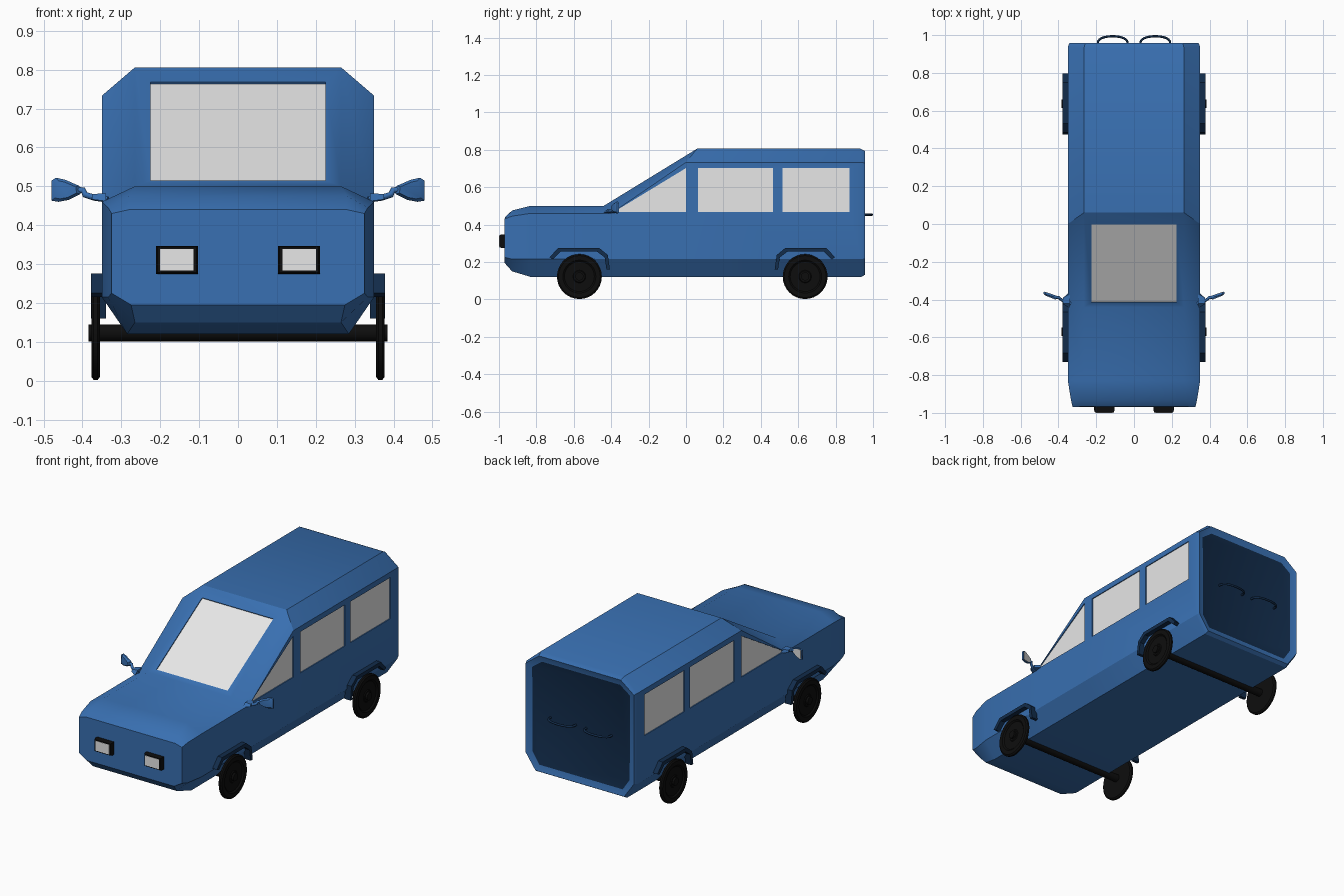
import bpy, bmesh, math
from mathutils import Vector, Matrix

if "Cube" in bpy.data.objects:
    bpy.data.objects.remove(bpy.data.objects["Cube"])


def material(name, rgb):
    m = bpy.data.materials.new(name)
    m.use_nodes = True
    m.diffuse_color = (*rgb, 1)
    bsdf = m.node_tree.nodes["Principled BSDF"]
    bsdf.inputs["Base Color"].default_value = (*rgb, 1)
    bsdf.inputs["Roughness"].default_value = 0.6
    return m


BLUE = material("body blue", (0.04, 0.16, 0.44))
NAVY = material("dark navy", (0.006, 0.025, 0.07))
BLACK = material("tyre black", (0.004, 0.004, 0.004))
GLASS = material("glass grey", (0.8, 0.8, 0.8))
parts = []


def finish(name, bm, *mats):
    bmesh.ops.recalc_face_normals(bm, faces=bm.faces)
    mesh = bpy.data.meshes.new(name)
    bm.to_mesh(mesh)
    bm.free()
    for m in mats:
        mesh.materials.append(m)
    ob = bpy.data.objects.new(name, mesh)
    bpy.context.collection.objects.link(ob)
    parts.append(ob)
    return ob


def loft(name, rings, *mats):
    """Skin a list of equal rings and cap both ends."""
    bm = bmesh.new()
    rows = [[bm.verts.new(p) for p in r] for r in rings]
    n = len(rows[0])
    for a, b in zip(rows, rows[1:]):
        for i in range(n):
            j = (i + 1) % n
            bm.faces.new((a[i], a[j], b[j], b[i]))
    bm.faces.new(rows[0])
    bm.faces.new(rows[-1])
    return finish(name, bm, *mats)


def slab(name, pts, normal, lo, hi, mat):
    """Plate made by moving an outline along its normal."""
    pts, n = [Vector(p) for p in pts], Vector(normal).normalized()
    return loft(name, [[p + n * d for p in pts] for d in (lo, hi)], mat)


def box(name, x, y, z, mat):
    pts = [(x[0], y[0], z[0]), (x[1], y[0], z[0]), (x[1], y[0], z[1]), (x[0], y[0], z[1])]
    return slab(name, pts, (0, 1, 0), 0, y[1] - y[0], mat)


def tube(name, pts, radius, mat, flat=1.0):
    cu = bpy.data.curves.new(name, 'CURVE')
    cu.dimensions = '3D'
    cu.bevel_depth, cu.bevel_resolution, cu.use_fill_caps = radius, 2, True
    sp = cu.splines.new('POLY')
    sp.points.add(len(pts) - 1)
    for q, p in zip(sp.points, pts):
        q.co = (*p, 1)
    cu.materials.append(mat)
    ob = bpy.data.objects.new(name, cu)
    bpy.context.collection.objects.link(ob)
    return ob


# Body shell: eight-sided sections from nose to tail
def section(y, y_top, x_bot, x_side, x_top, z_bot, z_low, z_side, z_top):
    half = [(x_bot, y, z_bot), (x_side, y, z_low), (x_side, y, z_side), (x_top, y_top, z_top)]
    return half + [(-x, yy, z) for x, yy, z in reversed(half)]


W, WT, WB = 0.35, 0.265, 0.285
rings = [
    section(-.97, -.967, .275, .325, .28, .195, .225, .43, .44),
    section(-.93, -.93, .265, .334, .28, .15, .215, .445, .475),
    section(-.83, -.83, WB, W, WT, .12, .215, .46, .5),
    section(-.40, -.44, WB, W, WT, .12, .215, .46, .5),
    section(0, .06, WB, W, WT, .12, .215, .733, .806),
    section(.938, .932, WB, W, WT, .12, .215, .733, .806),
    section(.958, .958, .28, .342, .258, .132, .22, .728, .792),
]
body = loft("body", rings, BLUE, NAVY)

# Recessed dark tailgate panel
bm = bmesh.new()
bm.from_mesh(body.data)
back = max(bm.faces, key=lambda f: f.calc_center_median().y)
bmesh.ops.inset_region(bm, faces=[back], thickness=0.037)
bmesh.ops.translate(bm, verts=back.verts, vec=(0, -0.012, 0))
back.material_index = 1
bm.to_mesh(body.data)
bm.free()

# Windows: each opening is cut into the shell and filled with glass
windows = []
for s, side in ((1, "left"), (-1, "right")):
    outlines = {
        "front": [(-.385, .467), (0, .467), (0, .702), (-.375, .474)],
        "middle": [(.065, .467), (.465, .467), (.465, .702), (.065, .702)],
        "rear": [(.515, .467), (.875, .467), (.875, .702), (.515, .702)],
    }
    for place, o in outlines.items():
        windows.append((f"{side}_{place}_window", [(s * W, y, z) for y, z in o], (s, 0, 0)))
base, tip = Vector((0, -.44, .5)), Vector((0, .06, .806))
low, high = base.lerp(tip, .05), base.lerp(tip, .875)
side_v = Vector((.225, 0, 0))
windows.append(("windshield", [low - side_v, low + side_v, high + side_v, high - side_v],
                (0, base.z - tip.z, tip.y - base.y)))

cutters = []
for name, pts, n in windows:
    cutter = slab(name + "_cutter", pts, n, -.01, .01, BLUE)
    cutter.hide_render = True
    cutters.append(cutter)
    mod = body.modifiers.new(name, 'BOOLEAN')
    mod.operation, mod.solver, mod.object = 'DIFFERENCE', 'EXACT', cutter
    slab(name, pts, n, -.011, -.005, GLASS)
bpy.context.view_layer.update()
graph = bpy.context.evaluated_depsgraph_get()
cut_mesh = bpy.data.meshes.new_from_object(body.evaluated_get(graph))
body.modifiers.clear()
body.data = cut_mesh
for c in cutters:
    parts.remove(c)
    bpy.data.objects.remove(c)

# Wheels, axles and wheel arches
TYRE = [(0, .008), (.03, .008), (.034, .004), (.08, .004), (.088, .011), (.112, .011),
        (.12, .005), (.12, -.005), (.112, -.011), (0, -.011)]
ARCH = [(-.16, .225), (-.112, .276), (.105, .276), (.152, .237), (.163, .16),
        (.145, .16), (.135, .225), (.095, .255), (-.10, .255), (-.142, .215)]
for place, y, d in (("front", -.57, 1), ("rear", .637, -1)):
    bm = bmesh.new()
    bmesh.ops.create_cone(bm, cap_ends=True, segments=16, radius1=.022, radius2=.022, depth=.77,
                          matrix=Matrix.Translation((0, y, .123)) @ Matrix.Rotation(math.pi / 2, 4, 'Y'))
    finish(place + "_axle", bm, BLACK)
    for s, side in ((1, "left"), (-1, "right")):
        bm = bmesh.new()
        vs = [bm.verts.new((s * (.366 + x), y, .122 + r)) for r, x in TYRE]
        es = [bm.edges.new(e) for e in zip(vs, vs[1:])]
        bmesh.ops.spin(bm, geom=vs + es, cent=(0, y, .122), axis=(1, 0, 0),
                       angle=math.tau, steps=32)
        bmesh.ops.remove_doubles(bm, verts=bm.verts, dist=1e-4)
        finish(f"{place}_{side}_wheel", bm, BLACK)
        slab(f"{place}_{side}_arch", [(s * .34, y + d * a, z) for a, z in ARCH],
             (s, 0, 0), 0, .038, NAVY)

# Headlights, mirrors and tailgate handles on both sides
for s, side in ((1, "left"), (-1, "right")):
    def rect(w, h, y):
        return [(s * .157 + i * w, y, .311 + j * h) for i, j in ((-1, -1), (1, -1), (1, 1), (-1, 1))]
    loft(side + "_headlight_case", [rect(.054, .036, -.96), rect(.054, .036, -.985),
                                    rect(.05, .033, -.998)], BLACK)
    slab(side + "_headlight_lens", rect(.043, .028, -.997), (0, -1, 0), 0, .003, GLASS)

    # Mirror head sweeps slightly back toward its tip
    head = [(.405, .48), (.435, .465), (.462, .46), (.48, .463), (.479, .515), (.468, .522),
            (.445, .517), (.408, .501)]

    def face(y, k):
        cx, cz = .445, .491
        return [(s * (cx + (x - cx) * k), y + (x - .4) * .3, cz + (z - cz) * k) for x, z in head]
    loft(side + "_mirror", [face(-.402, .75), face(-.393, 1), face(-.383, 1)], BLUE)
    slab(side + "_mirror_glass", face(-.384, .85), (0, 1, 0), 0, .003, GLASS)
    tube(side + "_mirror_stem", [(s * x, y, z) for x, y, z in (
        (.335, -.42, .466), (.37, -.41, .471), (.393, -.395, .478), (.398, -.39, .49),
        (.42, -.386, .491))], .008, BLUE)
    loft(side + "_mirror_foot", [
        [(s * .34, -.445, .462), (s * .34, -.36, .462), (s * .34, -.37, .482), (s * .34, -.42, .482)],
        [(s * .375, -.425, .466), (s * .375, -.39, .466), (s * .375, -.39, .48), (s * .375, -.42, .48)],
    ], BLUE)

    arc = [math.pi * i / 12 for i in range(13)]
    tube(side + "_tailgate_handle", [(s * .113 - .08 * math.cos(a), .945 + .049 * math.sin(a) ** .6 if 0 < a < 3.14
                                      else .945, .453) for a in arc], .006, NAVY)

# Smooth shading with crisp edges
bpy.ops.object.select_all(action='DESELECT')
for ob in parts:
    ob.select_set(True)
bpy.context.view_layer.objects.active = body
bpy.ops.object.shade_smooth_by_angle(angle=math.radians(30))
